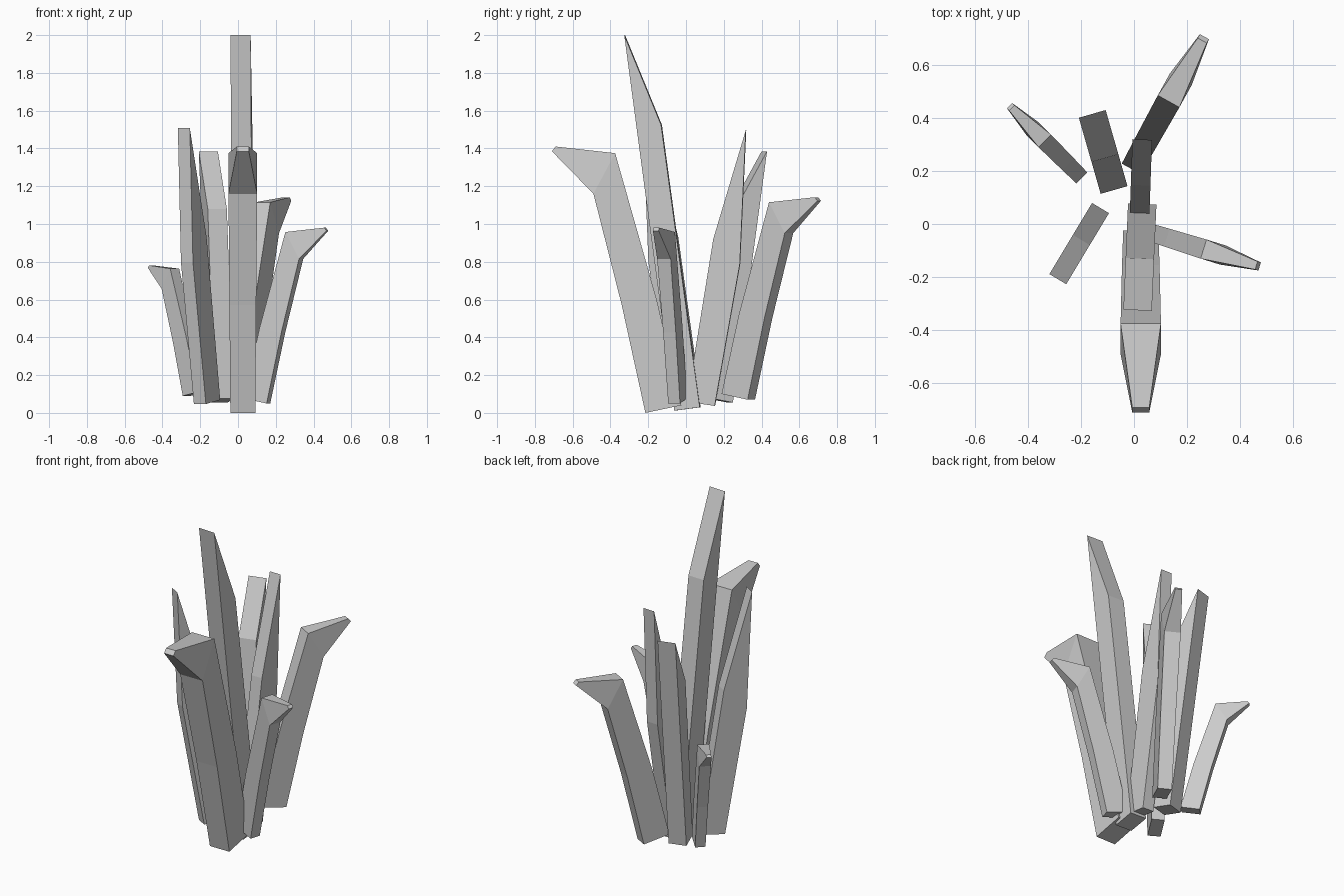
import bpy, bmesh
from math import radians, cos, sin

if "Cube" in bpy.data.objects:
    bpy.data.objects.remove(bpy.data.objects["Cube"])


def loft(name, origin, angle, sections):
    """Four-sided blade; each section is (outer r, outer z, inner r, inner z, width)."""
    a = radians(angle)
    d, p = (cos(a), sin(a)), (-sin(a), cos(a))
    bm = bmesh.new()
    rings = []
    for ro, zo, ri, zi, w in sections:
        ring = []
        for r, z, s in ((ro, zo, -1), (ro, zo, 1), (ri, zi, 1), (ri, zi, -1)):
            t = s * w / 2
            ring.append(bm.verts.new((origin[0] + d[0] * r + p[0] * t,
                                      origin[1] + d[1] * r + p[1] * t, z)))
        rings.append(ring)
    for lo, hi in zip(rings, rings[1:]):
        for i in range(4):
            j = (i + 1) % 4
            bm.faces.new((lo[i], lo[j], hi[j], hi[i]))
    bm.faces.new(rings[0][::-1])
    bm.faces.new(rings[-1])
    # wedge tips collapse to an edge
    bmesh.ops.remove_doubles(bm, verts=bm.verts, dist=0.0005)
    bmesh.ops.recalc_face_normals(bm, faces=bm.faces)
    me = bpy.data.meshes.new(name)
    bm.to_mesh(me)
    bm.free()
    ob = bpy.data.objects.new(name, me)
    bpy.context.collection.objects.link(ob)
    return ob


# Bent blades: one hooked profile, stretched per blade
HOOK = [(0, 0, -.19, .04, .87), (.125, .57, -.06, .60, .93),
        (.275, 1.16, .16, 1.375, 1), (.495, 1.385, .475, 1.41, .42)]


def bent_blade(name, tip, angle, sr, sz, z0, width):
    a = radians(angle)
    origin = (tip[0] - .495 * sr * cos(a), tip[1] - .495 * sr * sin(a))
    loft(name, origin, angle,
         [(ro * sr, z0 + zo * sz, ri * sr, z0 + zi * sz, w * width)
          for ro, zo, ri, zi, w in HOOK])


bent_blade("bent_blade_front", (.0255, -.71), -90, 1, 1, 0, .152)
bent_blade("bent_blade_right", (.473, -.16), -17.3, .66, .66, .05, .075)
bent_blade("bent_blade_back", (.265, .705), 61, .83, .76, .07, .093)
bent_blade("bent_blade_left", (-.468, .445), 135, .56, .49, .09, .067)


# Upright blades: base, bend and wedge tip
def upright_blade(name, origin, angle, width, base, bend, tip):
    loft(name, origin, angle, [(*base, width), (*bend, width), (*tip, *tip, width)])


upright_blade("tall_blade", (.031, .075), -92.5, .107,
              (.135, .012, 0, .03), (.298, 1.235, .205, 1.525), (.40, 2.0))
upright_blade("upright_blade_back_left", (-.075, .128), 106, .105,
              (.11, .055, 0, .075), (.227, .88, .125, 1.08), (.298, 1.385))

for name, origin, angle, z0 in (("upright_blade_back", (.02, .006), 88, .037),
                                ("upright_blade_left", (-.126, .06), 239, .047)):
    upright_blade(name, origin, angle, .074,
                  (.147, z0, 0, z0 + .022), (.28, z0 + .75, .14, z0 + .885),
                  (.312, z0 + 1.46))
